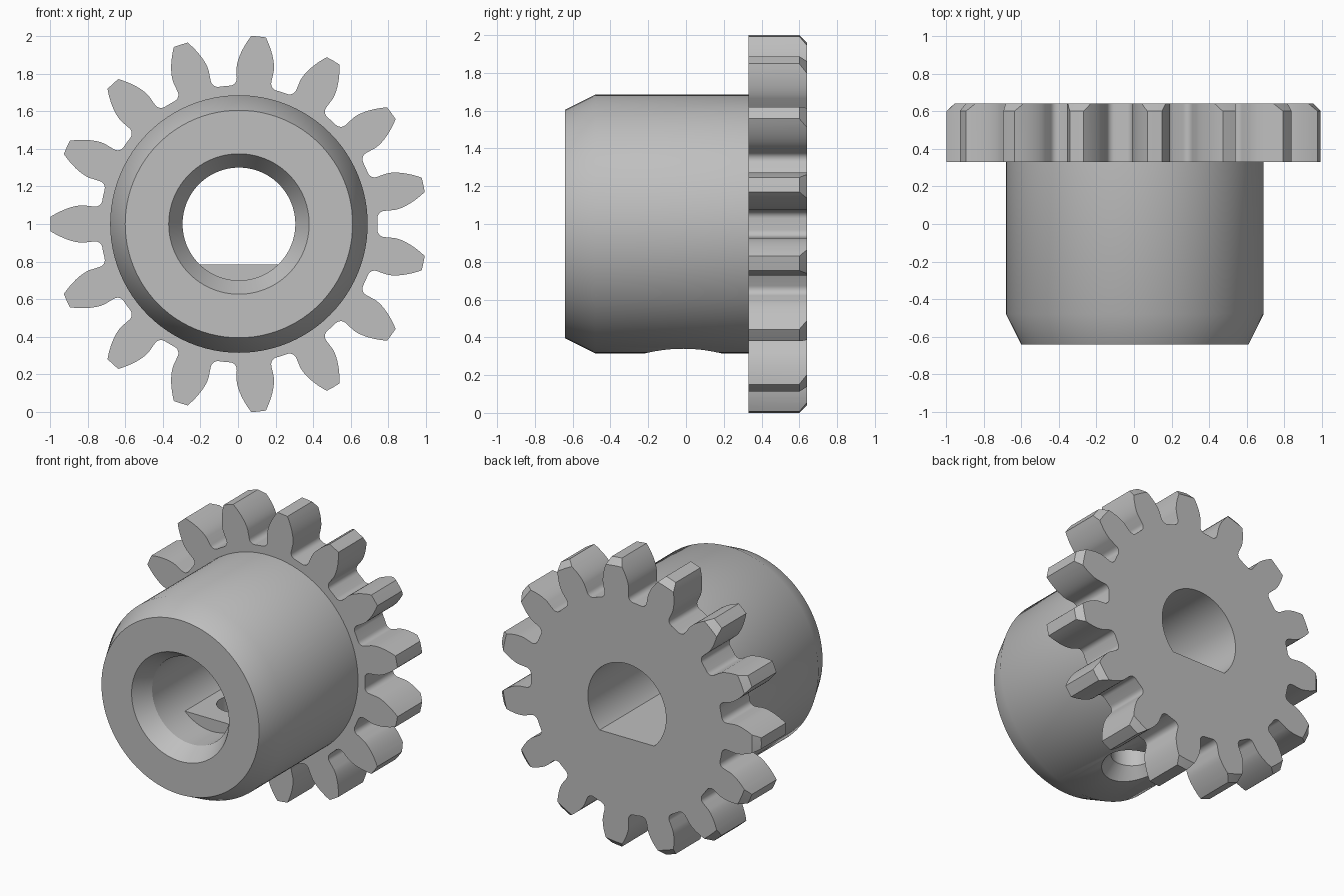
import bpy, bmesh, math
from math import sin, cos, tan, pi
from mathutils import Matrix

if "Cube" in bpy.data.objects:
    bpy.data.objects.remove(bpy.data.objects["Cube"], do_unlink=True)

AXIS = (0.005, 0, 1)          # gear axis runs along y through this point
TEETH, TIP, PITCH, ROOT, FILLET = 15, 1.003, 0.885, 0.7375, 0.038
FRONT, SHOULDER, BACK = -0.64, 0.33, 0.64

steel = bpy.data.materials.new("plain grey steel")
steel.use_nodes = True
steel.diffuse_color = (0.52, 0.52, 0.52, 1)
steel.node_tree.nodes["Principled BSDF"].inputs["Base Color"].default_value = (0.52, 0.52, 0.52, 1)


def make_object(name, bm):
    bmesh.ops.recalc_face_normals(bm, faces=bm.faces)
    mesh = bpy.data.meshes.new(name)
    bm.to_mesh(mesh)
    bm.free()
    mesh.materials.append(steel)
    obj = bpy.data.objects.new(name, mesh)
    bpy.context.collection.objects.link(obj)
    return obj


def lathe(name, profile, segments=96):
    """Closed solid of revolution about the gear axis from (y, radius) pairs."""
    bm = bmesh.new()
    rings = []
    for y, r in profile:
        angles = [2 * pi * i / segments for i in range(segments)]
        rings.append([bm.verts.new((AXIS[0] + r * cos(a), y, AXIS[2] + r * sin(a))) for a in angles])
    for lower, upper in zip(rings, rings[1:]):
        for i in range(segments):
            j = (i + 1) % segments
            bm.faces.new((lower[i], lower[j], upper[j], upper[i]))
    bm.faces.new(rings[0])
    bm.faces.new(rings[-1])
    return make_object(name, bm)


def boolean(target, tool, operation):
    mod = target.modifiers.new(tool.name, "BOOLEAN")
    mod.object, mod.operation, mod.solver = tool, operation, "EXACT"
    bpy.context.view_layer.objects.active = target
    bpy.ops.object.modifier_apply(modifier=mod.name)
    bpy.data.objects.remove(tool, do_unlink=True)


def half_tooth():
    """(radius, angle from tooth centre) from the gap's root up to the tip."""
    base = PITCH * cos(math.radians(20))
    inv = lambda a: tan(a) - a
    base_half = pi / (2 * TEETH) + inv(math.radians(20))
    # root fillet
    centre_r, centre_a = ROOT + FILLET, base_half + FILLET / (ROOT + FILLET)
    pts = []
    for i in range(7):
        t = pi / 2 * i / 6
        u, v = centre_r - FILLET * cos(t), -FILLET * sin(t)
        pts.append((math.hypot(u, v), centre_a + math.atan2(v, u)))
    # involute flank
    for i in range(9):
        r = base + (TIP - base) * i / 8
        pts.append((r, base_half - inv(math.acos(base / r))))
    return pts


def gear_wheel():
    side = half_tooth()
    tooth = [(r, -a) for r, a in side] + [(TIP, 0)] + [(r, a) for r, a in reversed(side)]
    bm = bmesh.new()
    verts = []
    for k in range(TEETH):
        centre = pi + 2 * pi * k / TEETH
        for r, a in tooth + [(ROOT, pi / TEETH)]:
            verts.append(bm.verts.new((AXIS[0] + r * cos(centre + a), SHOULDER,
                                       AXIS[2] + r * sin(centre + a))))
    face = bm.faces.new(verts)
    moved = bmesh.ops.extrude_face_region(bm, geom=[face], use_keep_orig=True)["geom"]
    bmesh.ops.translate(bm, verts=[v for v in moved if isinstance(v, bmesh.types.BMVert)],
                        vec=(0, BACK - SHOULDER, 0))
    return make_object("gear_wheel", bm)


# Toothed wheel with its back tip edges chamfered
wheel = gear_wheel()
blank = lathe("chamfer_blank", [(0.2, 1.11), (0.5, 1.11), (0.7, 0.896)], 180)
boolean(wheel, blank, "INTERSECT")

# Hub with tapered nose, reaching into the wheel
gear = lathe("pinion_gear", [(FRONT, 0.605), (-0.48, 0.685), (0.48, 0.685)])
boolean(gear, wheel, "UNION")

# Bore with a tapered mouth and a flat along its lower side
bore = lathe("bore_cutter", [(FRONT - 0.1, 0.435), (FRONT + 0.12, 0.3), (BACK + 0.1, 0.3)])
bm = bmesh.new()
bmesh.ops.create_cube(bm, size=1, matrix=Matrix.Translation((0, 0.21, 0.585))
                      @ Matrix.Diagonal((1, 1, 0.4, 1)))
boolean(bore, make_object("bore_flat", bm), "DIFFERENCE")
boolean(gear, bore, "DIFFERENCE")

# Countersunk set screw hole through the underside of the hub
screw = lathe("screw_hole_cutter", [(0.2, 0.3), (0.4, 0.13), (0.9, 0.13)], 64)
for v in screw.data.vertices:
    x, y, z = v.co
    v.co = (x, z - AXIS[2] - 0.015, y)
bm = bmesh.new()
bm.from_mesh(screw.data)
bmesh.ops.recalc_face_normals(bm, faces=bm.faces)
bm.to_mesh(screw.data)
bm.free()
boolean(gear, screw, "DIFFERENCE")

# Smooth curved walls, keep machined edges crisp
bpy.ops.object.select_all(action="DESELECT")
gear.select_set(True)
bpy.context.view_layer.objects.active = gear
bpy.ops.object.shade_smooth_by_angle(angle=math.radians(30))
